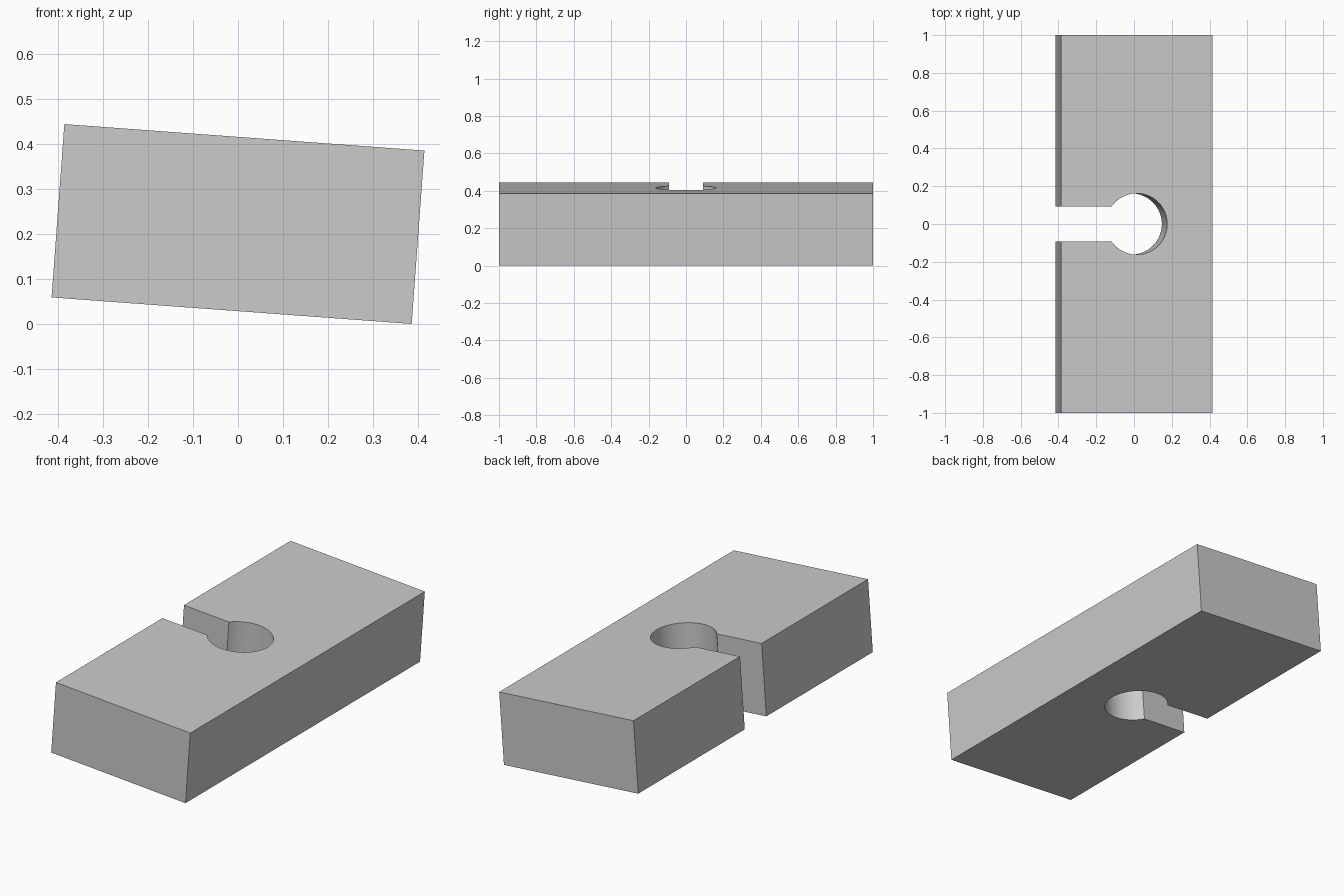
import bpy, bmesh, math

cube = bpy.data.objects.get("Cube")
if cube:
    bpy.data.objects.remove(cube, do_unlink=True)

WIDTH, LENGTH, HEIGHT = 0.804, 2.0, 0.387
RADIUS, SLOT, STEPS = 0.162, 0.092, 64
TILT = math.atan2(0.059, 0.802)

grey = bpy.data.materials.new("light grey")
grey.use_nodes = True
colour = (0.6, 0.6, 0.6, 1)
grey.diffuse_color = colour
grey.node_tree.nodes["Principled BSDF"].inputs["Base Color"].default_value = colour

# Outline: rectangle with a keyhole slot opening on the right side (-x)
w, l = WIDTH / 2, LENGTH / 2
start = math.pi - math.asin(SLOT / RADIUS)
angles = [start * (1 - 2 * i / STEPS) for i in range(STEPS + 1)]
arc = [(RADIUS * math.cos(a), RADIUS * math.sin(a)) for a in angles]
outline = [(-w, SLOT)] + arc + [(-w, -SLOT), (-w, -l), (w, -l), (w, l), (-w, l)]

# Extrude the outline into a solid block
bm = bmesh.new()
base = bm.faces.new([bm.verts.new((x, y, -HEIGHT / 2)) for x, y in outline])
top = bmesh.ops.extrude_face_region(bm, geom=[base])["geom"]
bmesh.ops.translate(bm, vec=(0, 0, HEIGHT),
                    verts=[v for v in top if isinstance(v, bmesh.types.BMVert)])
# Keep the bottom cap if the extrusion removed it
if not any(all(v.co.z < 0 for v in f.verts) for f in bm.faces):
    bmesh.ops.holes_fill(bm, edges=[e for e in bm.edges if e.is_boundary], sides=0)
bmesh.ops.recalc_face_normals(bm, faces=bm.faces)
mesh = bpy.data.meshes.new("slotted_block")
bm.to_mesh(mesh)
bm.free()
mesh.materials.append(grey)

block = bpy.data.objects.new("slotted_block", mesh)
bpy.context.collection.objects.link(block)

# Tilt so that the lower left edge rests on the ground
block.rotation_euler.y = TILT
block.location.z = w * math.sin(TILT) + HEIGHT / 2 * math.cos(TILT)

bpy.ops.object.select_all(action="DESELECT")
block.select_set(True)
bpy.context.view_layer.objects.active = block
bpy.ops.object.shade_smooth_by_angle(angle=math.radians(30))
